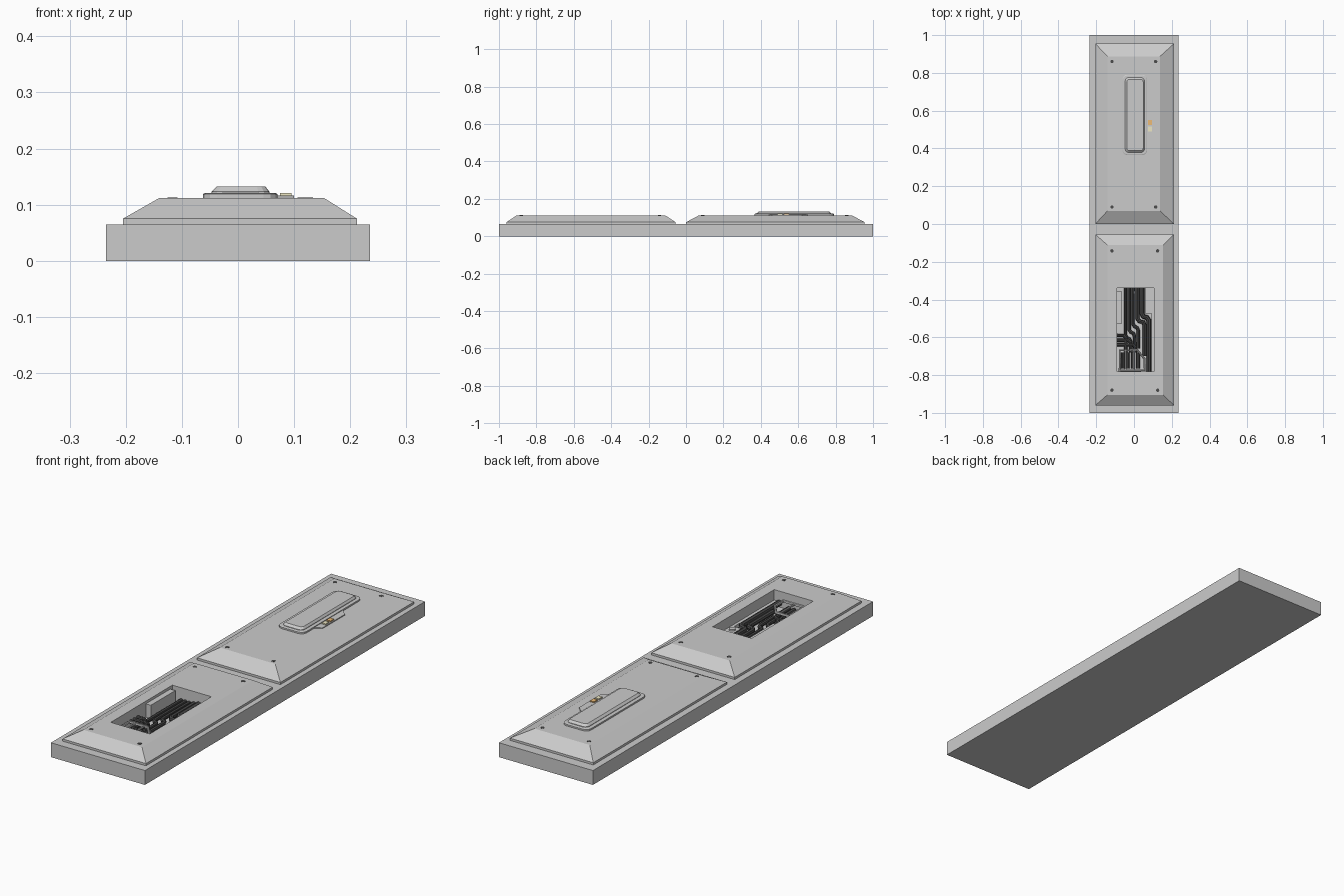
import bpy, bmesh, math

if "Cube" in bpy.data.objects:
    bpy.data.objects.remove(bpy.data.objects["Cube"])


def material(name, color):
    m = bpy.data.materials.new(name)
    m.diffuse_color = (*color, 1)
    m.use_nodes = True
    m.node_tree.nodes["Principled BSDF"].inputs["Base Color"].default_value = m.diffuse_color
    return m


DARK = material("dark_cable", (0.07, 0.07, 0.07))
ORANGE = material("orange_light", (0.85, 0.5, 0.18))
CREAM = material("cream_light", (0.85, 0.8, 0.55))


def outline(x0, x1, y0, y1, r=0, seg=3):
    """Rectangle outline, with rounded corners when r > 0."""
    if r == 0:
        return [(x0, y0), (x1, y0), (x1, y1), (x0, y1)]
    pts = []
    centres = [(x1 - r, y1 - r), (x0 + r, y1 - r), (x0 + r, y0 + r), (x1 - r, y0 + r)]
    for k, (cx, cy) in enumerate(centres):
        for i in range(seg + 1):
            a = math.pi / 2 * (k + i / seg)
            pts.append((cx + r * math.cos(a), cy + r * math.sin(a)))
    return pts


def loft(name, layers, mat=None):
    """Closed solid through (outline, z) layers."""
    bm = bmesh.new()
    rings = [[bm.verts.new((x, y, z)) for x, y in pts] for pts, z in layers]
    n = len(rings[0])
    for a, b in zip(rings, rings[1:]):
        for i in range(n):
            j = (i + 1) % n
            bm.faces.new((a[i], a[j], b[j], b[i]))
    bm.faces.new(rings[0][::-1])
    bm.faces.new(rings[-1])
    bmesh.ops.recalc_face_normals(bm, faces=bm.faces)
    me = bpy.data.meshes.new(name)
    bm.to_mesh(me)
    bm.free()
    ob = bpy.data.objects.new(name, me)
    bpy.context.collection.objects.link(ob)
    if mat:
        me.materials.append(mat)
    return ob


def box(name, x0, x1, y0, y1, z0, z1, mat=None):
    o = outline(x0, x1, y0, y1)
    return loft(name, [(o, z0), (o, z1)], mat)


def disc(name, x, y, r, z0, z1, mat=None):
    o = [(x + r * math.cos(i * math.pi / 6), y + r * math.sin(i * math.pi / 6)) for i in range(12)]
    return loft(name, [(o, z0), (o, z1)], mat)


def pipe(name, pts, r, z, mat=None):
    cu = bpy.data.curves.new(name, 'CURVE')
    cu.dimensions = '3D'
    cu.bevel_depth = r
    cu.bevel_resolution = 2
    cu.use_fill_caps = True
    sp = cu.splines.new('POLY')
    sp.points.add(len(pts) - 1)
    for p, (x, y) in zip(sp.points, pts):
        p.co = (x, y, z, 1)
    ob = bpy.data.objects.new(name, cu)
    bpy.context.collection.objects.link(ob)
    if mat:
        cu.materials.append(mat)
    bpy.ops.object.select_all(action='DESELECT')
    ob.select_set(True)
    bpy.context.view_layer.objects.active = ob
    bpy.ops.object.convert(target='MESH')
    bpy.ops.object.shade_smooth_by_angle(angle=math.radians(40))


# Base slab and the two bevelled armour panels
base = box("base_slab", -.235, .235, -1, 1, 0, .065)


def panel(name, y0, y1, top_right, s0, s1):
    o = outline(-.205, .212, y0, y1)
    return loft(name, [(o, .06), (o, .075), (outline(-.14, top_right, y0 + s0, y1 - s1), .112)])


panel("back_panel", 0, .955, .137, .07, .068)
front = panel("front_panel", -.96, -.055, .153, .056, .057)

# Open service bay cut through the front panel into the slab
cutter = box("bay_cutter", -.09, .105, -.78, -.34, .04, .2)
cutter.hide_render = True
for ob in (base, front):
    mod = ob.modifiers.new("bay", 'BOOLEAN')
    mod.operation = 'DIFFERENCE'
    mod.solver = 'EXACT'
    mod.object = cutter
    bpy.context.view_layer.objects.active = ob
    bpy.ops.object.modifier_apply(modifier="bay")
bpy.data.objects.remove(cutter)

# Corner screws
for ys in ((.09, .86), (-.88, -.142)):
    for y in ys:
        for x in (-.117, .125 if y < 0 else .115):
            disc("screw", x, y, .009, .105, .1128, DARK)

# Raised hatch: plate, tapered lid, side tab and two lights
plate = outline(-.062, .07, .365, .79, .025)
loft("hatch_plate", [(plate, .11), (plate, .119), (outline(-.058, .066, .369, .786, .023), .121)])
loft("hatch_lid", [(outline(-.047, .056, .378, .776, .02), .12),
                   (outline(-.047, .056, .378, .776, .02), .123),
                   (outline(-.038, .049, .388, .766, .015), .132)])
tab = [(.06, .44), (.1, .46), (.1, .62), (.06, .66)]
loft("hatch_tab", [(tab, .11), (tab, .116)])
box("orange_light", .075, .095, .525, .55, .115, .121, ORANGE)
box("cream_light", .075, .095, .49, .515, .115, .121, CREAM)

# Bay contents: upright module, side ledge with plugs
box("bay_module", -.09, -.065, -.53, -.355, .04, .1)
box("bay_ledge", .057, .105, -.475, -.34, .04, .065)
box("bay_side_rail", .092, .105, -.78, -.475, .04, .065)
for y in (-.39, -.445):
    disc("bay_plug", .08, y, .014, .06, .072)

# Cables: long run bending right, three bending left, short front group
pipe("cable", [(.042, -.34), (.042, -.475), (.05, -.49), (.068, -.495), (.078, -.51), (.078, -.78)], .013, .06, DARK)
pipe("cable", [(.018, -.34), (.018, -.5), (.028, -.515), (.05, -.52), (.055, -.535), (.055, -.66), (.055, -.7)], .011, .056, DARK)
for i in range(3):
    x, y = -.005 - .02 * i, -.53 - .03 * i
    pipe("cable", [(x, -.34), (x, y), (x + .008, y - .012), (x + .022, y - .02), (x + .028, y - .035), (x + .028, -.66)],
         .009, .055, DARK)
for i in range(3):
    x, y = -.055 + .025 * i, -.59 - .025 * i
    pipe("cable", [(-.09, y), (x, y), (x + .012, y - .012), (x + .012, -.68)], .009, .062, DARK)
for i in range(4):
    pipe("cable", [(-.06 + .027 * i, -.68), (-.06 + .027 * i, -.765)], .01, .055, DARK)

# Pale bracket framing the short cables
pipe("bracket", [(-.075, -.78), (-.075, -.668), (.018, -.668), (.056, -.715), (.056, -.775), (-.075, -.775)], .006, .075)
for x in (-.045, 0):
    pipe("bracket_bar", [(x, -.67), (x, -.775)], .004, .075)
